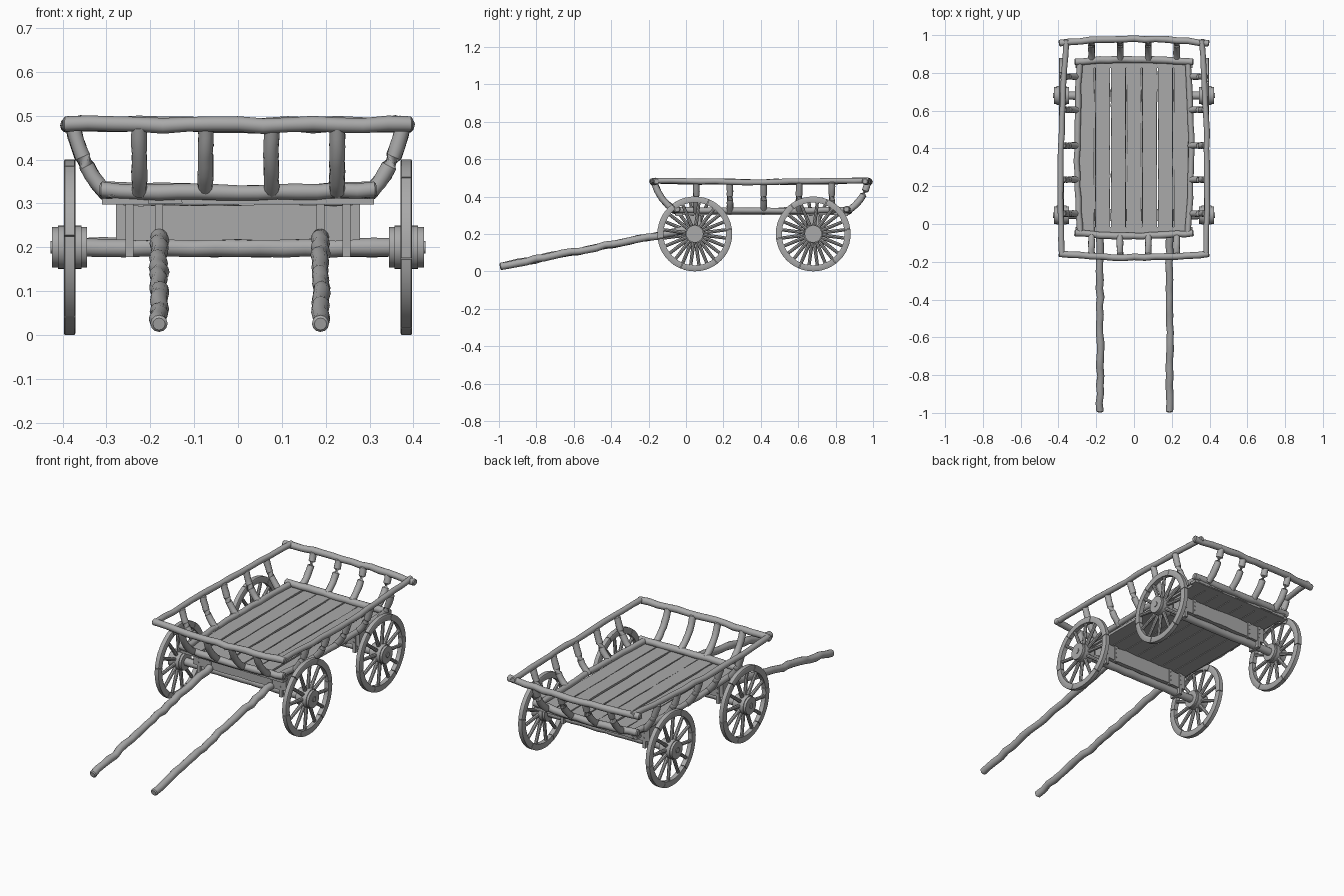
import bpy, bmesh, math, random
from mathutils import Vector, Matrix

if "Cube" in bpy.data.objects:
    bpy.data.objects.remove(bpy.data.objects["Cube"])

random.seed(4)
wood = bpy.data.materials.new("grey_wood")
wood.diffuse_color = (0.40, 0.40, 0.40, 1)
wood.use_nodes = True
wood.node_tree.nodes["Principled BSDF"].inputs["Base Color"].default_value = wood.diffuse_color


def finish(bm, name, smooth=True):
    bmesh.ops.recalc_face_normals(bm, faces=bm.faces[:])
    me = bpy.data.meshes.new(name)
    bm.to_mesh(me)
    bm.free()
    ob = bpy.data.objects.new(name, me)
    bpy.context.collection.objects.link(ob)
    me.materials.append(wood)
    if smooth:
        bpy.ops.object.select_all(action='DESELECT')
        ob.select_set(True)
        bpy.context.view_layer.objects.active = ob
        bpy.ops.object.shade_smooth_by_angle(angle=math.radians(40))
    return ob


def add_box(bm, x, y, z):
    """Box from three (low, high) ranges."""
    size = [b - a for a, b in (x, y, z)]
    mid = [(a + b) / 2 for a, b in (x, y, z)]
    bmesh.ops.create_cube(bm, size=1, matrix=Matrix.Translation(mid) @ Matrix.Diagonal((*size, 1)))


def tube(name, pts, r, wob=0.003, n=14, sides=12):
    """Hand-hewn round pole through three points, with rounded ends."""
    a, m, b = (Vector(p) for p in pts)
    ctrl = 2 * m - (a + b) / 2
    bm = bmesh.new()
    rings = []
    steps = [(0, .72)] + [(i / n, 1) for i in range(n + 1)] + [(1, .72)]
    for k, (t, s) in enumerate(steps):
        p = a * (1 - t) ** 2 + ctrl * 2 * t * (1 - t) + b * t * t
        d = ((ctrl - a) * (1 - t) + (b - ctrl) * t).normalized()
        side = d.cross(Vector((0, 0, 1)) if abs(d.z) < .9 else Vector((0, 1, 0))).normalized()
        up = side.cross(d)
        if k == 1:
            p += d * r * .25
        elif k == len(steps) - 2:
            p -= d * r * .25
        elif 1 < k < len(steps) - 2:
            p += side * random.uniform(-wob, wob) + up * random.uniform(-wob, wob)
            s = random.uniform(.94, 1.05)
        rings.append([bm.verts.new(p + (side * math.cos(q) + up * math.sin(q)) * r * s)
                      for q in (2 * math.pi * j / sides for j in range(sides))])
    for u, v in zip(rings, rings[1:]):
        for j in range(sides):
            bm.faces.new((u[j], u[j - 1], v[j - 1], v[j]))
    bm.faces.new(rings[0])
    bm.faces.new(rings[-1])
    return finish(bm, name)


def add_ring(bm, cx, cy, cz, profile, a0, a1, n):
    """Sweep a closed (x, radius) section around the x axis between two angles."""
    rows = []
    for i in range(n + 1):
        a = a0 + (a1 - a0) * i / n
        rows.append([bm.verts.new((cx + x, cy + r * math.cos(a), cz + r * math.sin(a))) for x, r in profile])
    m = len(profile)
    for u, v in zip(rows, rows[1:]):
        for j in range(m):
            bm.faces.new((u[j - 1], u[j], v[j], v[j - 1]))
    bm.faces.new(rows[0])
    bm.faces.new(rows[-1])


def add_disc(bm, c, r, depth, axis='X', seg=24):
    rot = Matrix.Rotation(math.pi / 2, 4, 'Y' if axis == 'X' else 'X')
    bmesh.ops.create_cone(bm, cap_ends=True, segments=seg, radius1=r, radius2=r, depth=depth,
                          matrix=Matrix.Translation(c) @ rot)


# Wheels: felloe segments, spokes and stepped hub
SPOKES, FELLOES, WR = 12, 6, 0.2
for y in (0.047, 0.68):
    for s in (-1, 1):
        x = s * 0.384
        bm = bmesh.new()
        sec = [(-.012, .168), (.012, .168), (.013, .172), (.013, .197), (.011, .2),
               (-.011, .2), (-.013, .197), (-.013, .172)]
        turn = 0.13 * s
        for i in range(FELLOES):
            a = turn + 2 * math.pi * i / FELLOES
            add_ring(bm, x, y, WR, sec, a + .008, a + 2 * math.pi / FELLOES - .008, 8)
        finish(bm, "wheel_rim")
        bm = bmesh.new()
        for i in range(SPOKES):
            a = turn + 2 * math.pi * (i + .5) / SPOKES
            mat = (Matrix.Translation((x, y, WR)) @ Matrix.Rotation(a, 4, 'X')
                   @ Matrix.Translation((0, 0, .107)))
            bmesh.ops.create_cone(bm, cap_ends=True, segments=8, radius1=.010, radius2=.0085,
                                  depth=.134, matrix=mat)
        finish(bm, "wheel_spokes")
        bm = bmesh.new()
        add_disc(bm, (x, y, WR), .050, .054)
        add_disc(bm, (x, y, WR), .046, .080)
        add_disc(bm, (x + s * .038, y, WR), .014, .012, seg=12)
        finish(bm, "wheel_hub")

    # Axle pole and the bolster beam above it
    tube("axle", [(-.36, y, .2), (0, y, .199), (.36, y, .2)], .021, .002)
    bm = bmesh.new()
    add_box(bm, (-.278, .278), (y - .032, y + .032), (.217, .298))
    bmesh.ops.subdivide_edges(bm, edges=[e for e in bm.edges
                              if abs(e.verts[0].co.x - e.verts[1].co.x) > .1], cuts=9)
    for v in bm.verts:
        if abs(v.co.x) < .25:
            v.co.z += random.uniform(-.004, .002)
    finish(bm, "bolster")

    # Iron straps with rivets
    bm = bmesh.new()
    for sx, low in ((-.247, .178), (-.18, .21), (.188, .21), (.247, .178)):
        add_box(bm, (sx - .009, sx + .009), (y - .036, y + .036), (low, .299))
        for z in (.235, .26, .284):
            for f in (-1, 1):
                add_disc(bm, (sx, y + f * .037, z), .004, .004, 'Y', 8)
    finish(bm, "straps")

# Floor planks with worn, irregular long edges
N, W = 7, 0.083
for i in range(N):
    bm = bmesh.new()
    x0 = (i - N / 2) * W
    y0, y1 = -.05 + random.uniform(-.01, .01), .865 + random.uniform(-.01, .01)
    add_box(bm, (x0 + .002, x0 + W - .002), (y0, y1), (.300, .316 + random.uniform(-.002, .002)))
    bmesh.ops.subdivide_edges(bm, edges=[e for e in bm.edges
                              if abs(e.verts[0].co.y - e.verts[1].co.y) > .3], cuts=11)
    for v in bm.verts:
        if v.co.z > .31:
            v.co.x += (-1 if v.co.x > x0 + W / 2 else 1) * random.uniform(-.001, .003)
    finish(bm, "floor_plank", False)

# Cross battens under the floor
bm = bmesh.new()
for y in (-.035, .845):
    add_box(bm, (-.31, .31), (y - .02, y + .02), (.297, .311))
finish(bm, "floor_batten", False)

# Lower and upper rails on the two ends
for name, y, bow, hx, z, r in (("lower_front_rail", -.047, -.016, .315, .332, .018),
                               ("lower_back_rail", .858, .014, .315, .332, .018),
                               ("upper_front_rail", -.157, -.020, .398, .481, .0175),
                               ("upper_back_rail", .957, .022, .398, .481, .0175)):
    drop = -.008 if "lower" in name else -.002
    tube(name, [(-hx, y, z), (0, y + bow, z + drop), (hx, y, z)], r)

# Long side rails and curved side stakes
for s in (-1, 1):
    tube("lower_side_rail", [(s * .285, -.062, .328), (s * .302, .40, .324), (s * .285, .872, .328)], .016)
    tube("upper_side_rail", [(s * .382, -.165, .484), (s * .386, .40, .478), (s * .358, .978, .486)], .0155)
    for y in (.055, .235, .415, .605, .78):
        tube("side_stake", [(s * .292, y, .316), (s * .345, y, .385), (s * .377, y, .478)], .017, .001, 8)

# Curved end stakes
for x in (-.225, -.074, .076, .226):
    tube("front_stake", [(x, -.058, .325), (x, -.128, .390), (x, -.170, .478)], .0175, .001, 8)
    tube("back_stake", [(x, .868, .325), (x, .936, .390), (x, .972, .478)], .0175, .001, 8)

# Pulling shafts
for x in (-.18, .188):
    tube("shaft", [(x, -.995, .025), (x, -.48, .128), (x, .02, .224)], .0195, .005, 22)
